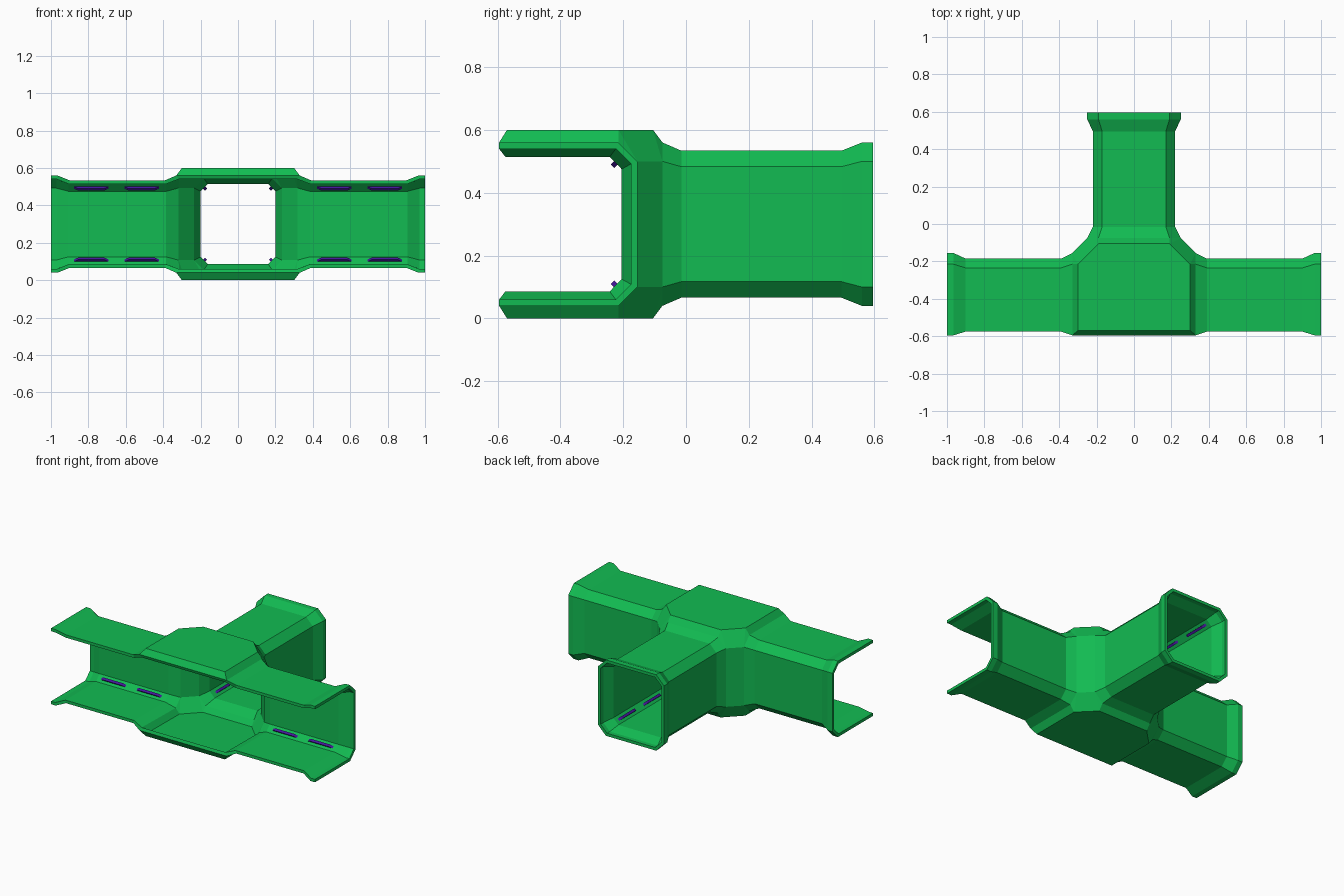
import bpy, bmesh
from mathutils import Vector

if "Cube" in bpy.data.objects:
    bpy.data.objects.remove(bpy.data.objects["Cube"])

SHIFT = Vector((0, -0.405, 0))   # the three arms meet at this centre
H = 0.6                          # full height


def material(name, color):
    m = bpy.data.materials.new(name)
    m.diffuse_color = (*color, 1)
    m.use_nodes = True
    m.node_tree.nodes["Principled BSDF"].inputs["Base Color"].default_value = m.diffuse_color
    return m


green = material("green", (0.006, 0.5, 0.085))
purple = material("purple", (0.06, 0.008, 0.33))


def finish(name, bm, mat):
    me = bpy.data.meshes.new(name)
    bm.to_mesh(me)
    bm.free()
    ob = bpy.data.objects.new(name, me)
    bpy.context.collection.objects.link(ob)
    ob.location = SHIFT
    me.materials.append(mat)
    return ob


# Directions: map (distance along arm, sideways offset, height) to a point
ARMS = {
    "right": lambda t, s, z: Vector((t, s, z)),
    "left": lambda t, s, z: Vector((-t, s, z)),
    "back": lambda t, s, z: Vector((s, t, z)),
}

# Corridor shell
bm = bmesh.new()


def face(points):
    bm.faces.new([bm.verts.new(p) for p in points])


def ring(w, zl, W, zh, closed):
    pts = [(-w, zl), (w, zl), (W, zh), (W, H - zh), (w, H - zl), (-w, H - zl)]
    if closed:
        pts += [(-W, H - zh), (-W, zh)]
    return pts


FLANGE = (0.19, 0.04, 0.25, 0.10)
NARROW = (0.17, 0.066, 0.22, 0.117)
STATIONS = [(0.33, FLANGE), (0.39, NARROW), (0.9, NARROW), (0.965, FLANGE), (1.0, FLANGE)]

for name, place in ARMS.items():
    closed = name == "back"
    for (t0, p0), (t1, p1) in zip(STATIONS, STATIONS[1:]):
        a, b = ring(*p0, closed), ring(*p1, closed)
        n = len(a)
        for i in range(n):
            j = (i + 1) % n
            # the side corridor stays open at the front
            if not closed and j == 0:
                continue
            face([place(t0, *a[i]), place(t0, *a[j]), place(t1, *b[j]), place(t1, *b[i])])

# Raised hub, mirrored left/right and top/bottom
A, B, C = (0.3, -0.165, 0), (0.3, 0.19, 0), (0.19, 0.3, 0)
D, E, F = (0.33, -0.19, 0.04), (0.33, 0.19, 0.04), (0.33, 0.25, 0.1)
G, K = (0.25, 0.33, 0.1), (0.19, 0.33, 0.04)


def flip_x(p):
    return (-p[0], p[1], p[2])


def flip_z(p):
    return (p[0], p[1], H - p[2])


for up in (False, True):
    fz = flip_z if up else (lambda p: p)
    for poly in ([A, B, C, flip_x(C), flip_x(B), flip_x(A)],
                 [C, K, flip_x(K), flip_x(C)],
                 [A, flip_x(A), flip_x(D), D]):
        face([fz(p) for p in poly])
    for fx in (flip_x, lambda p: p):
        for poly in ([A, D, E, B], [B, E, F], [B, F, G, C], [C, G, K]):
            face([fz(fx(p)) for p in poly])
for fx in (flip_x, lambda p: p):
    face([fx(F), fx(G), flip_z(fx(G)), flip_z(fx(F))])

bmesh.ops.remove_doubles(bm, verts=bm.verts, dist=0.0005)
bmesh.ops.recalc_face_normals(bm, faces=bm.faces)
lowest = min(bm.faces, key=lambda f: f.calc_center_median().z)
if lowest.normal.z > 0:
    bmesh.ops.reverse_faces(bm, faces=bm.faces)

shell = finish("corridor_shell", bm, green)
solid = shell.modifiers.new("thickness", 'SOLIDIFY')
solid.thickness = 0.02
solid.offset = -1
solid.use_even_offset = True


# Light strips on the inner chamfers: long bars with tapered ends
def light_strip(name, place, t0, t1, side, up):
    b = bmesh.new()
    rows = []
    for depth, inset in ((-0.012, 0.0), (0.010, 0.035)):
        for t in (t0 + inset, t1 - inset):
            for across in (-0.008, 0.008):
                r = 0.7071
                s = 0.178 - depth * r + across * r
                z = 0.108 + depth * r + across * r
                rows.append(b.verts.new(place(t, side * s, H - z if up else z)))
    bmesh.ops.convex_hull(b, input=rows)
    bmesh.ops.dissolve_limit(b, angle_limit=0.02, verts=b.verts, edges=b.edges)
    bmesh.ops.recalc_face_normals(b, faces=b.faces)
    finish(name, b, purple)


for name, place in ARMS.items():
    for side in ((1, -1) if name == "back" else (1,)):
        for up in (False, True):
            for t0, t1 in ((0.41, 0.62), (0.68, 0.89)):
                light_strip(f"{name}_light_strip", place, t0, t1, side, up)
